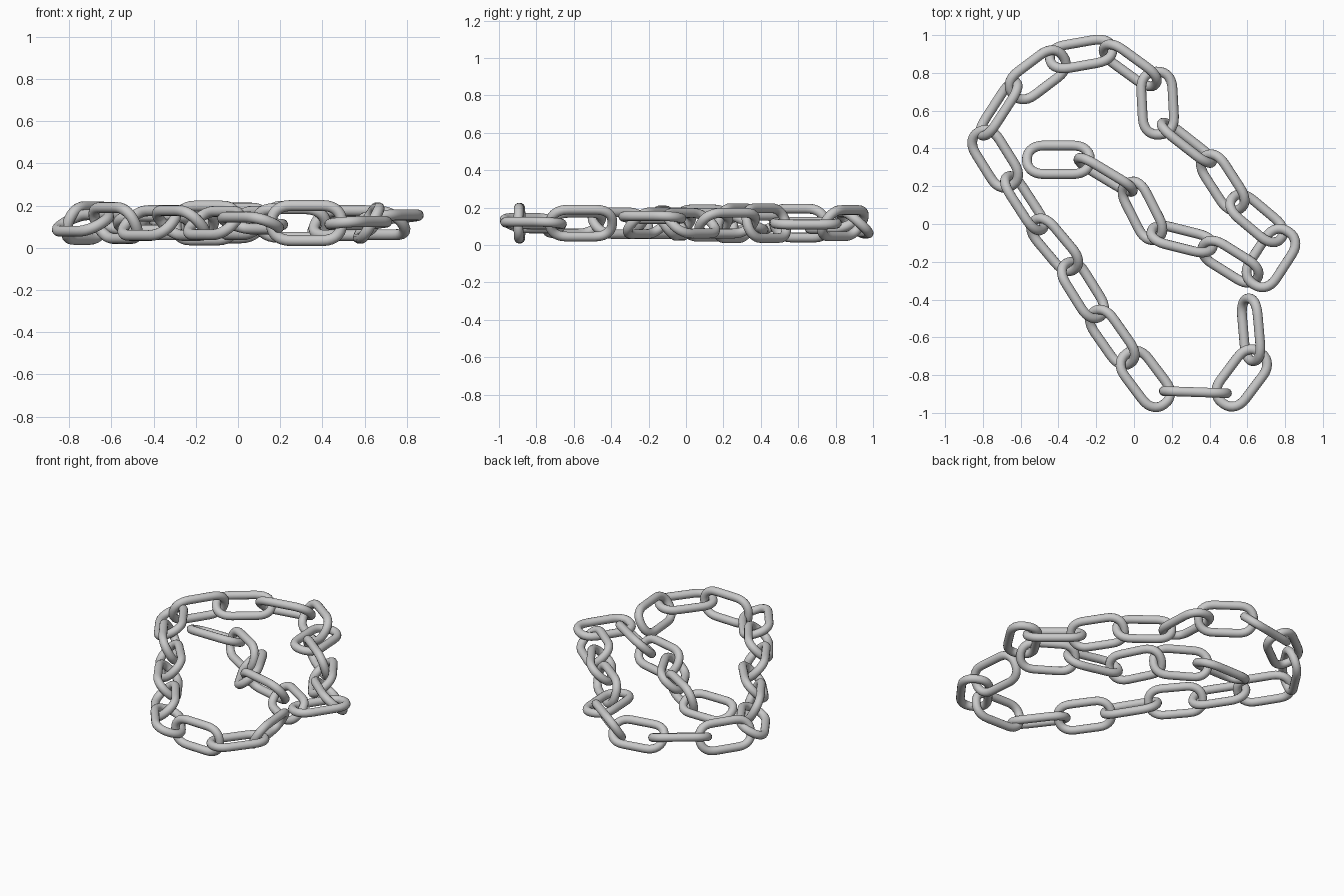
import bpy
import bmesh
import math
from mathutils import Matrix, Vector

default_cube = bpy.data.objects.get("Cube")
if default_cube:
    bpy.data.objects.remove(default_cube, do_unlink=True)

# Link proportions, measured on the wire's centre line
WIRE_RADIUS = 0.026
HALF_LENGTH = 0.167
HALF_WIDTH = 0.083
END_DEPTH = 0.095
ROUNDNESS = 2.3
REST_HEIGHT = 0.117

steel = bpy.data.materials.new("light_grey_steel")
steel.use_nodes = True
steel_colour = (0.58, 0.58, 0.58, 1.0)
steel.diffuse_color = steel_colour
steel.node_tree.nodes["Principled BSDF"].inputs["Base Color"].default_value = steel_colour


def link_path(end_steps=14, straight_steps=2):
    """Closed centre line: two straight bars joined by squarish round ends."""
    straight = HALF_LENGTH - END_DEPTH
    half = []
    for i in range(end_steps + 1):
        a = math.pi * (i / end_steps - 0.5)
        c, s = math.cos(a), math.sin(a)
        power = 2 / ROUNDNESS
        x = straight + END_DEPTH * max(c, 0) ** power
        y = math.copysign(HALF_WIDTH * abs(s) ** power, s)
        half.append(Vector((x, y, 0)))
    for i in range(1, straight_steps + 1):
        t = i / (straight_steps + 1)
        half.append(Vector((straight * (1 - 2 * t), HALF_WIDTH, 0)))
    return half + [-p for p in half]


def make_link_mesh(sides=14):
    """Sweep a round wire along the closed link path."""
    path = link_path()
    bm = bmesh.new()
    rings = []
    for i, p in enumerate(path):
        tangent = (path[(i + 1) % len(path)] - path[i - 1]).normalized()
        outward = Vector((tangent.y, -tangent.x, 0))
        ring = []
        for k in range(sides):
            a = math.tau * k / sides
            offset = outward * math.cos(a) + Vector((0, 0, math.sin(a)))
            ring.append(bm.verts.new(p + offset * WIRE_RADIUS))
        rings.append(ring)
    for i, ring in enumerate(rings):
        following = rings[(i + 1) % len(rings)]
        for k in range(sides):
            n = (k + 1) % sides
            face = bm.faces.new((ring[k], following[k], following[n], ring[n]))
            face.smooth = True
    bmesh.ops.recalc_face_normals(bm, faces=bm.faces)
    mesh = bpy.data.meshes.new("chain_link")
    bm.to_mesh(mesh)
    bm.free()
    mesh.materials.append(steel)
    return mesh


# Each link along the chain: x, y, heading in degrees, roll in degrees
LINKS = [
    (0.62, -0.56, -85, 60),
    (0.57, -0.815, 233, 5),
    (0.325, -0.89, 178, 90),
    (0.06, -0.82, 127, 20),
    (-0.115, -0.6, 125, -42),
    (-0.27, -0.35, 122, 45),
    (-0.42, -0.11, 130, -45),
    (-0.58, 0.11, 123, 62),
    (-0.735, 0.345, 122, -28),
    (-0.715, 0.61, 57, -68),
    (-0.51, 0.79, 37, 24),
    (-0.28, 0.9, 10, -42),
    (-0.02, 0.84, -36, 58),
    (0.125, 0.64, -87, -5),
    (0.28, 0.43, -38, -74),
    (0.47, 0.22, -57, 42),
    (0.65, 0.03, -40, -42),
    (0.725, -0.18, 237, 6),
    (0.51, -0.2, 148, -45),
    (0.255, -0.08, 166, 55),
    (0.045, 0.07, 117, -42),
    (-0.15, 0.26, 149, -76),
    (-0.4, 0.34, 180, 24),
]

# The one link that rests on its neighbours sits higher
RAISED_LINKS = {17: 0.03}

link_mesh = make_link_mesh()
for index, (x, y, heading, roll) in enumerate(LINKS):
    link = bpy.data.objects.new(f"chain_link_{index + 1}", link_mesh)
    height = REST_HEIGHT + RAISED_LINKS.get(index, 0)
    link.matrix_world = (
        Matrix.Translation((x, y, height))
        @ Matrix.Rotation(math.radians(heading), 4, "Z")
        @ Matrix.Rotation(math.radians(roll), 4, "X")
    )
    bpy.context.collection.objects.link(link)
